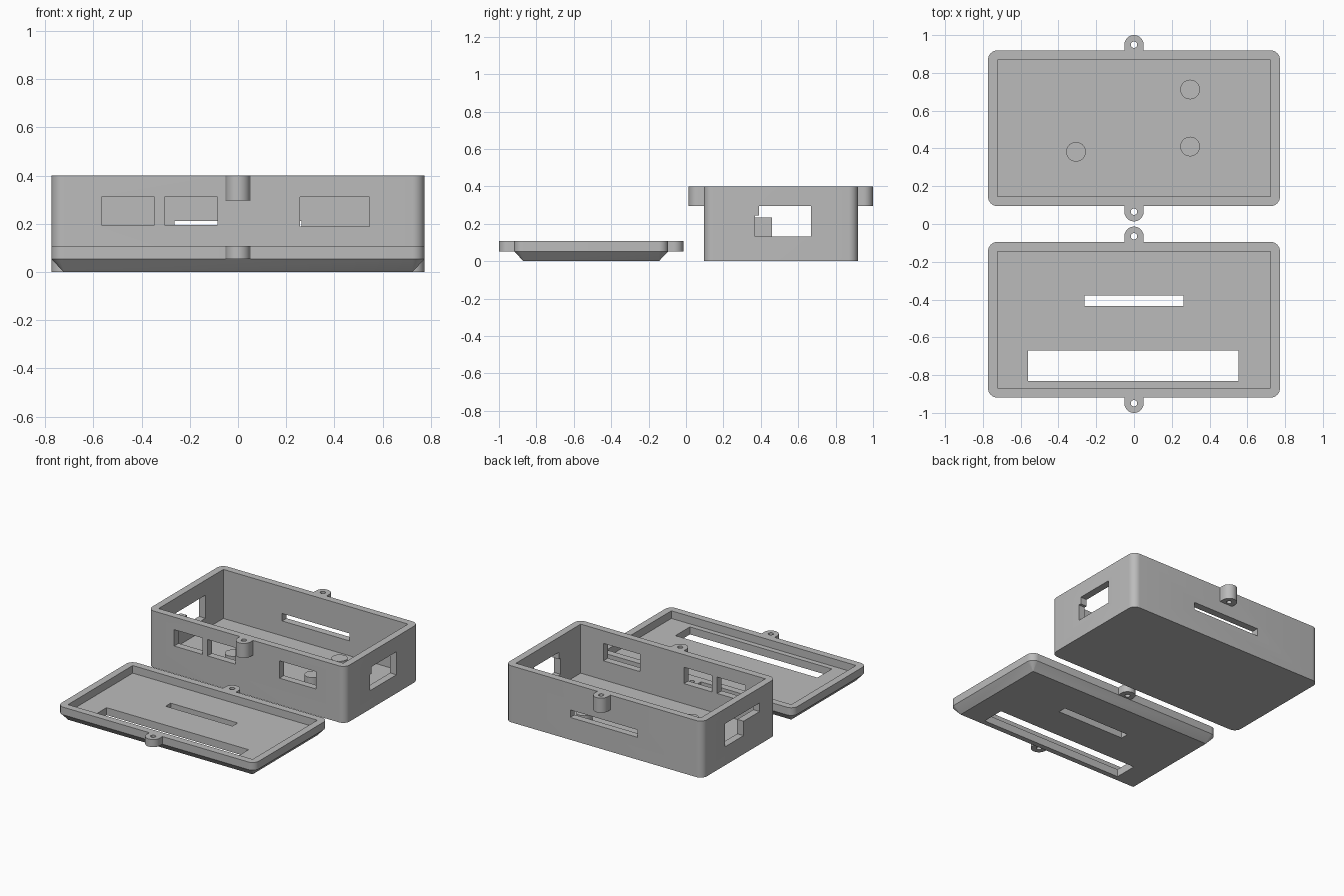
import bpy, bmesh
from math import pi, cos, sin, radians

cube = bpy.data.objects.get("Cube")
if cube:
    bpy.data.objects.remove(cube, do_unlink=True)

HX, HY, MID = 0.773, 0.412, 0.507    # half sizes and centre distance of each half
WALL, HEIGHT, LID_HEIGHT = 0.05, 0.4, 0.107
FLOOR = 0.053

grey = bpy.data.materials.new("plain grey")
grey.use_nodes = True
GREY = (0.5, 0.5, 0.5, 1)
grey.diffuse_color = GREY
grey.node_tree.nodes["Principled BSDF"].inputs["Base Color"].default_value = GREY


def make(name, bm):
    bmesh.ops.recalc_face_normals(bm, faces=bm.faces)
    mesh = bpy.data.meshes.new(name)
    bm.to_mesh(mesh)
    bm.free()
    mesh.materials.append(grey)
    obj = bpy.data.objects.new(name, mesh)
    bpy.context.collection.objects.link(obj)
    return obj


def loft(name, *levels):
    """Solid from matching (outline, z) levels."""
    bm = bmesh.new()
    rings = [[bm.verts.new((x, y, z)) for x, y in pts] for pts, z in levels]
    n = len(rings[0])
    for a, b in zip(rings, rings[1:]):
        for i in range(n):
            j = (i + 1) % n
            bm.faces.new((a[i], a[j], b[j], b[i]))
    bm.faces.new(rings[0])
    bm.faces.new(rings[-1])
    bmesh.ops.remove_doubles(bm, verts=bm.verts, dist=0.0005)
    return make(name, bm)


def arc(cx, cy, r, start, end, steps):
    angles = [start + (end - start) * i / steps for i in range(steps + 1)]
    return [(cx + r * cos(a), cy + r * sin(a)) for a in angles]


def rounded(cy, hx, hy, r):
    """Rounded rectangle; a tiny radius gives sharp corners."""
    signs = [(1, 1), (-1, 1), (-1, -1), (1, -1)]
    return [p for k, (sx, sy) in enumerate(signs)
            for p in arc(sx * (hx - r), cy + sy * (hy - r), r,
                         k * pi / 2, (k + 1) * pi / 2, 8)]


def block(x0, x1, y0, y1, z0, z1):
    pts = [(x0, y0), (x1, y0), (x1, y1), (x0, y1)]
    return loft("cutter", (pts, z0), (pts, z1))


def rod(x, y, r, z0, z1):
    pts = arc(x, y, r, 0, 2 * pi, 32)[:-1]
    return loft("rod", (pts, z0), (pts, z1))


def combine(obj, tool, operation="DIFFERENCE"):
    tool.hide_render = True
    mod = obj.modifiers.new("shape", "BOOLEAN")
    mod.operation, mod.solver, mod.object = operation, "EXACT", tool
    bpy.context.view_layer.objects.active = obj
    bpy.ops.object.modifier_apply(modifier=mod.name)
    bpy.data.objects.remove(tool, do_unlink=True)


def add_ears(obj, cy, z0, z1):
    """Screw ears in the middle of both long walls."""
    for s in (-1, 1):
        y = cy + s * (HY + 0.03)
        pts = arc(0, y, 0.051, 0, s * pi, 24)
        base = cy + s * (HY - 0.02)
        pts += [(-0.051, base), (0.051, base)]
        combine(obj, loft("ear", (pts, z0), (pts, z1)), "UNION")
        combine(obj, rod(0, y, 0.017, z0 - 0.1, z1 + 0.1))


def finish(obj):
    bpy.ops.object.select_all(action="DESELECT")
    obj.select_set(True)
    bpy.context.view_layer.objects.active = obj
    bpy.ops.object.shade_smooth_by_angle(angle=radians(30))


# Case: open tray with ears
outline = rounded(MID, HX, HY, 0.05)
case = loft("case_bottom", (outline, 0), (outline, HEIGHT))
ix, iy = HX - WALL, HY - WALL
combine(case, block(-ix, ix, MID - iy, MID + iy, FLOOR, 0.6))
add_ears(case, MID, 0.296, HEIGHT)

# Port openings in the front wall
for x0, x1, z0 in [(-0.566, -0.346, 0.195), (-0.305, -0.085, 0.195), (0.258, 0.545, 0.188)]:
    combine(case, block(x0, x1, 0, 0.2, z0, 0.311))
# Cable slot in the back wall
combine(case, block(-0.263, 0.263, 0.8, 0.96, 0.158, 0.211))
# Stepped openings in the side walls
for x0, y0, z0, z1 in [(0.7, 0.39, 0.131, 0.294), (0.7, 0.37, 0.131, 0.245),
                       (-0.85, 0.46, 0.131, 0.294), (-0.85, 0.28, 0.233, 0.294)]:
    combine(case, block(x0, x0 + 0.15, y0, 0.668, z0, z1))
finish(case)

# Support pegs on the case floor
for i, (x, y) in enumerate([(0.297, 0.712), (0.297, 0.41), (-0.307, 0.382)]):
    peg = rod(x, y, 0.052, FLOOR - 0.01, 2 * FLOOR)
    peg.name = "support_peg_%d" % (i + 1)
    finish(peg)

# Lid: shallow tray with a chamfered underside
rim = rounded(-MID, HX, HY, 0.05)
sole = rounded(-MID, ix, iy, 0.002)
lid = loft("case_lid", (sole, 0), (rim, FLOOR), (rim, LID_HEIGHT))
combine(lid, block(-ix, ix, -MID - iy, -MID + iy, FLOOR, 0.3))
add_ears(lid, -MID, FLOOR, LID_HEIGHT)
# Display window and small slot
combine(lid, block(-0.56, 0.552, -0.832, -0.67, -0.1, 0.2))
combine(lid, block(-0.262, 0.262, -0.435, -0.378, -0.1, 0.2))
finish(lid)
